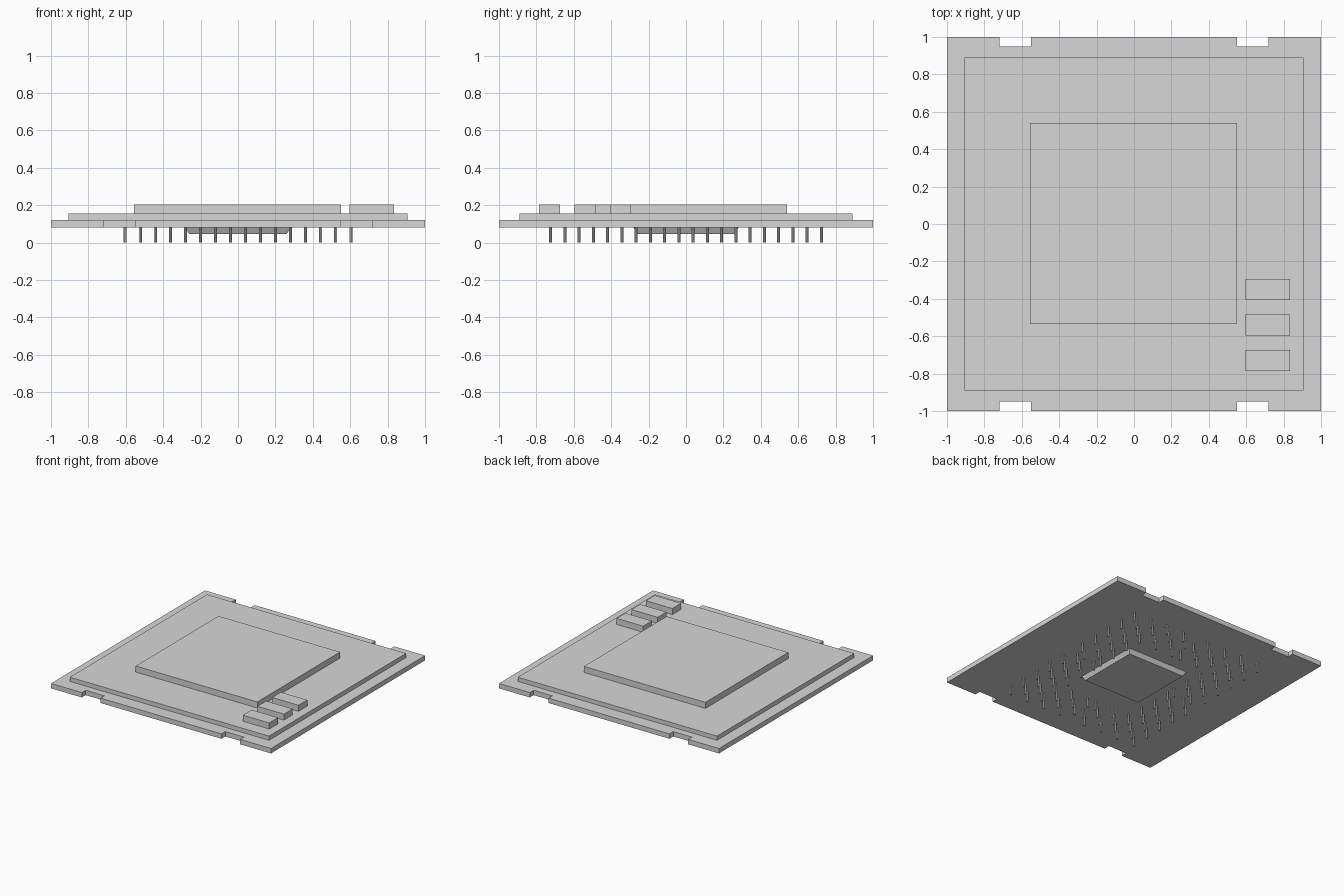
import bpy, bmesh
from mathutils import Matrix, Vector

cube = bpy.data.objects.get("Cube")
if cube:
    bpy.data.objects.remove(cube, do_unlink=True)

grey = bpy.data.materials.new("plain_grey")
grey.use_nodes = True
COLOUR = (0.68, 0.68, 0.68, 1)
grey.diffuse_color = COLOUR
grey.node_tree.nodes["Principled BSDF"].inputs["Base Color"].default_value = COLOUR


def finish(name, bm):
    bmesh.ops.recalc_face_normals(bm, faces=bm.faces)
    mesh = bpy.data.meshes.new(name)
    bm.to_mesh(mesh)
    bm.free()
    mesh.materials.append(grey)
    obj = bpy.data.objects.new(name, mesh)
    bpy.context.collection.objects.link(obj)
    return obj


def block(name, x, y, z):
    """Box from (low, high) ranges."""
    bm = bmesh.new()
    size = [r[1] - r[0] for r in (x, y, z)]
    mid = Vector([(r[0] + r[1]) / 2 for r in (x, y, z)])
    bmesh.ops.create_cube(bm, size=1, matrix=Matrix.Translation(mid) @ Matrix.Diagonal((*size, 1)))
    return finish(name, bm)


# Board outline, with two notches in the front edge and two in the back edge
IN, OUT, DEPTH = 0.55, 0.72, 0.95
half = [(1, 1), (OUT, 1), (OUT, DEPTH), (IN, DEPTH), (IN, 1)]
back = half + [(-x, y) for x, y in reversed(half)]
outline = back + [(-x, -y) for x, y in back]
bm = bmesh.new()
face = bm.faces.new([bm.verts.new((x, y, 0.08)) for x, y in outline])
top = bmesh.ops.extrude_face_region(bm, geom=[face])["geom"]
bmesh.ops.translate(bm, vec=(0, 0, 0.04), verts=[v for v in top if isinstance(v, bmesh.types.BMVert)])
finish("board", bm)

# Stacked plates on the top
block("upper_plate", (-0.905, 0.905), (-0.89, 0.89), (0.12, 0.155))
block("heat_spreader", (-0.555, 0.55), (-0.535, 0.54), (0.155, 0.205))

# Three small chips in a column
for i, y in enumerate((-0.73, -0.54, -0.35)):
    block(f"chip_{i + 1}", (0.595, 0.835), (y - 0.057, y + 0.057), (0.155, 0.205))

# Tapered pad under the board
pad = block("underside_pad", (-0.28, 0.28), (-0.28, 0.28), (0.045, 0.08))
for v in pad.data.vertices:
    if v.co.z < 0.06:
        v.co.x *= 0.93
        v.co.y *= 0.93

# Staggered ring of contact pins
COLS, ROWS, RING = 16, 20, 4
bm = bmesh.new()
for i in range(COLS):
    for j in range(ROWS):
        a, b = min(i, COLS - 1 - i), min(j, ROWS - 1 - j)
        if (a + b) % 2 or min(a, b) >= RING:
            continue
        x = -0.603 + 1.206 * i / (COLS - 1)
        y = -0.724 + 1.448 * j / (ROWS - 1)
        bmesh.ops.create_cone(bm, cap_ends=True, segments=8, radius1=0.008, radius2=0.008,
                              depth=0.08, matrix=Matrix.Translation((x, y, 0.04)))
finish("contact_pins", bm)
